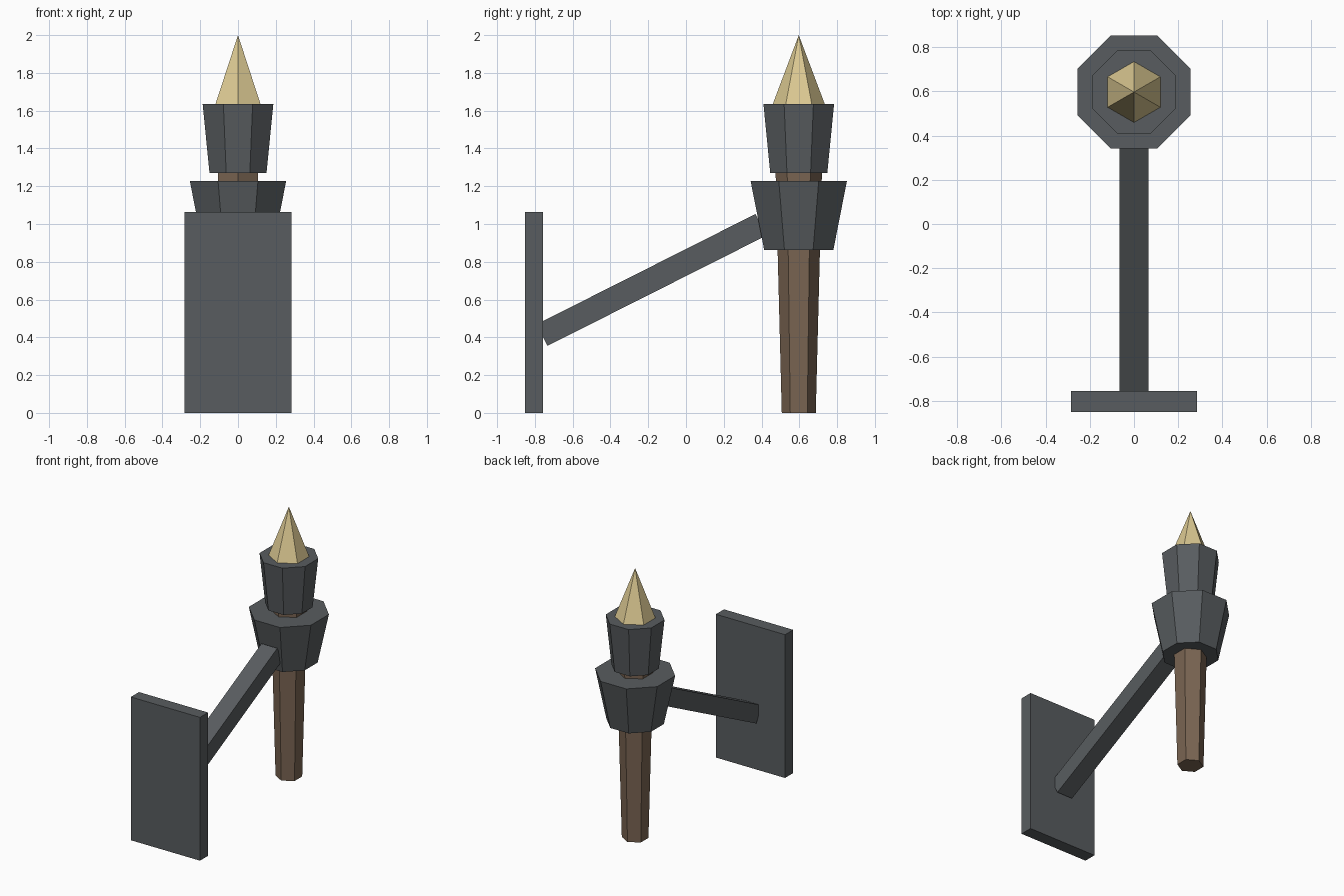
import bpy
import math

if "Cube" in bpy.data.objects:
    bpy.data.objects.remove(bpy.data.objects["Cube"])


def material(name, color):
    m = bpy.data.materials.new(name)
    m.diffuse_color = (*color, 1)
    m.use_nodes = True
    m.node_tree.nodes["Principled BSDF"].inputs["Base Color"].default_value = m.diffuse_color
    return m


METAL = material("dark_iron", (0.098, 0.108, 0.115))
WOOD = material("brown_wood", (0.195, 0.130, 0.085))
FLAME = material("pale_flame", (0.72, 0.59, 0.29))
TORCH_Y = 0.597


def finish(name, mat):
    ob = bpy.context.object
    ob.name = name
    ob.data.materials.append(mat)
    return ob


def box(name, center, size, mat, tilt=0):
    bpy.ops.mesh.primitive_cube_add(size=1, location=center, rotation=(tilt, 0, 0))
    bpy.context.object.scale = size
    return finish(name, mat)


def taper(name, sides, r_low, r_high, z_low, z_high, mat, turn=0):
    """Tapered prism standing on the torch axis."""
    bpy.ops.mesh.primitive_cone_add(
        vertices=sides, radius1=r_low, radius2=r_high, depth=z_high - z_low,
        location=(0, TORCH_Y, (z_low + z_high) / 2), rotation=(0, 0, turn))
    return finish(name, mat)


# Wall plate
box("wall_plate", (0, -0.804, 0.532), (0.568, 0.095, 1.064), METAL)

# Sloping arm from the plate to the holder
(y0, z0), (y1, z1) = (-0.762, 0.412), (0.397, 0.996)
box("arm", (0, (y0 + y1) / 2, (z0 + z1) / 2),
    (0.13, math.hypot(y1 - y0, z1 - z0), 0.128), METAL,
    math.atan2(z1 - z0, y1 - y0))

# Six-sided wooden handle with a corner facing front
taper("handle", 6, 0.09, 0.131, 0, 1.60, WOOD)

# Eight-sided metal cups with flats facing front; sizes measured across flats
k = 1 / math.cos(math.pi / 8)
taper("holder_cup", 8, 0.183 * k, 0.255 * k, 0.862, 1.228, METAL, math.pi / 8)
taper("torch_head", 8, 0.151 * k, 0.187 * k, 1.27, 1.635, METAL, math.pi / 8)

# Pointed flame
taper("flame", 6, 0.138, 0, 1.634, 2.0, FLAME)
